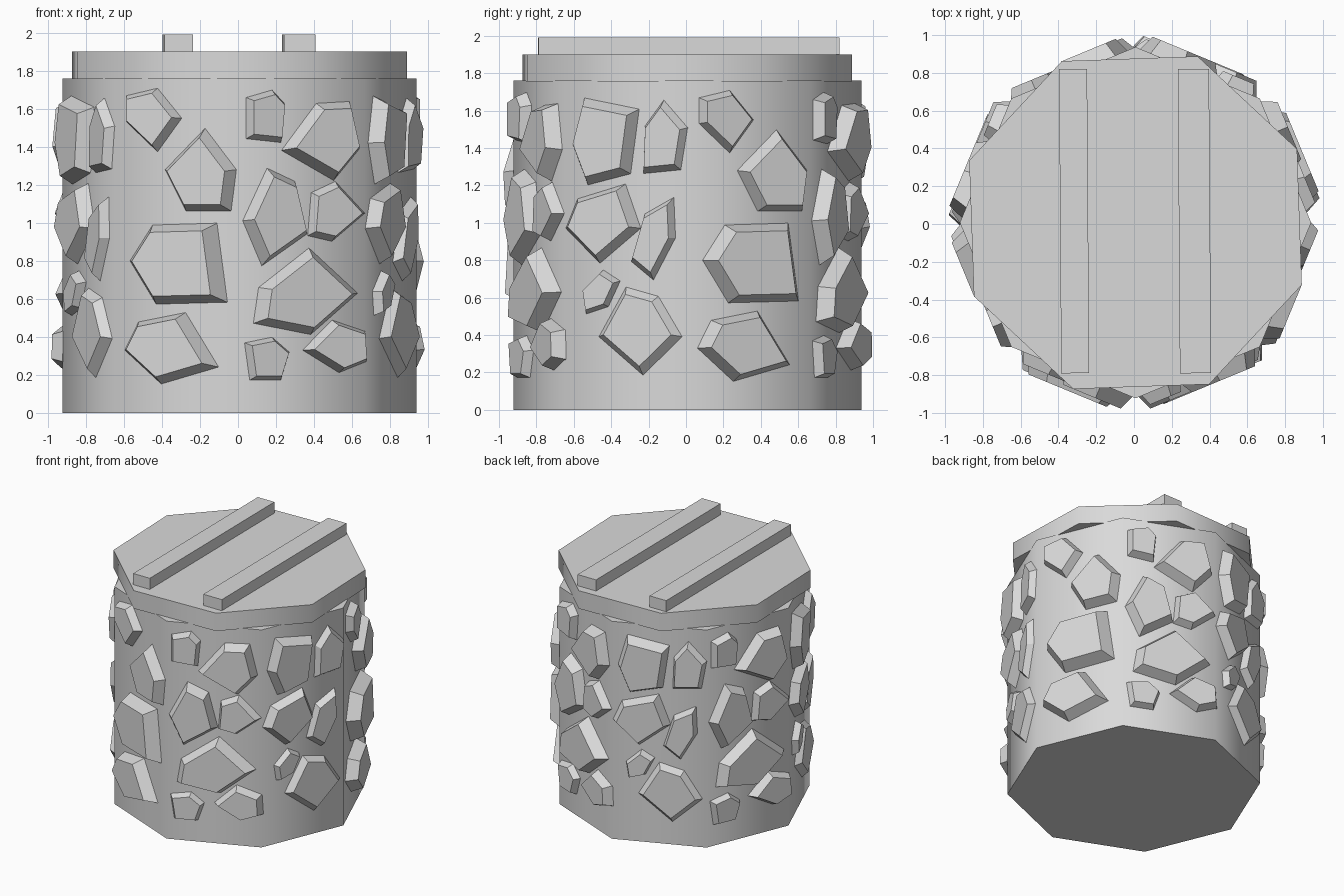
import bpy
import bmesh
import math
from mathutils import Vector

cube = bpy.data.objects.get("Cube")
if cube:
    bpy.data.objects.remove(cube, do_unlink=True)

CENTRE = Vector((0.008, 0.007, 0))
BODY_RADIUS = 0.93
WALL = BODY_RADIUS * math.cos(math.pi / 8)   # distance from axis to a flat wall
STEP = math.tau / 8

grey = bpy.data.materials.new("stone_grey")
grey.use_nodes = True
grey.diffuse_color = (0.7, 0.7, 0.7, 1)
grey.node_tree.nodes["Principled BSDF"].inputs["Base Color"].default_value = (0.7, 0.7, 0.7, 1)


def octagon_drum(name, radius, bottom, top, turn):
    """Eight-sided drum with softly shaded walls and crisp rims."""
    bpy.ops.mesh.primitive_cylinder_add(vertices=8, radius=radius, depth=top - bottom)
    drum = bpy.context.object
    drum.name = name
    drum.location = CENTRE + Vector((0, 0, (bottom + top) / 2))
    drum.rotation_euler.z = turn
    drum.data.materials.append(grey)
    bpy.ops.object.shade_smooth_by_angle(angle=math.radians(60))


def beam(name, x, width):
    """Long square batten lying on the lid."""
    bpy.ops.mesh.primitive_cube_add(size=1)
    bar = bpy.context.object
    bar.name = name
    bar.location = (x, 0.015, 1.94)
    bar.scale = (width, 1.61, 0.1)
    bar.rotation_euler.z = math.radians(0.4)
    bar.data.materials.append(grey)


def stone_mesh(name, depth, outline):
    """Chamfered stone on the +x wall; outline is (across, height) in hundredths."""
    points = [Vector((0, u / 100, z / 100)) for u, z in outline]
    middle = sum(points, Vector()) / len(points)
    bm = bmesh.new()
    base = [bm.verts.new(p + Vector((WALL - 0.005, 0, 0))) for p in points]
    crown = [bm.verts.new(middle + (p - middle) * 0.8 + Vector((WALL + depth, 0, 0)))
             for p in points]
    bm.faces.new(base)
    bm.faces.new(crown)
    for i in range(len(points)):
        j = (i + 1) % len(points)
        bm.faces.new((base[i], base[j], crown[j], crown[i]))
    bmesh.ops.recalc_face_normals(bm, faces=bm.faces)
    mesh = bpy.data.meshes.new(name)
    bm.to_mesh(mesh)
    bm.free()
    mesh.materials.append(grey)
    return mesh


# Body, lid and battens
octagon_drum("body", BODY_RADIUS, 0, 1.76, 0)
octagon_drum("lid", 0.94, 1.755, 1.9, STEP / 2 + math.radians(2))
beam("lid_beam_right", -0.317, 0.148)
beam("lid_beam_left", 0.32, 0.165)

# Stone groups, one per kind of wall
sparse_wall = {
    "top_small": (0.06, [(-29, 167), (-11, 171), (3, 155), (-11, 137), (-29, 153)]),
    "upper_large": (0.08, [(16, 150), (34, 128), (31, 106), (5, 106), (-7, 128)]),
    "middle_block": (0.1, [(-27, 80), (-14, 99), (23, 100), (29, 58), (-12, 57)]),
    "low_wedge": (0.09, [(-30, 33), (-22, 48), (5, 53), (24, 24), (-9, 15)]),
}
dense_wall = {
    "top_small": (0.06, [(-32, 166), (-17, 170), (-10, 163), (-12, 142), (-32, 144)]),
    "top_large": (0.085, [(8, 163), (27, 164), (33, 139), (18, 122), (-12, 138)]),
    "middle_tall": (0.08, [(-20, 129), (-4, 122), (3, 94), (-23, 77), (-34, 101)]),
    "middle_small": (0.06, [(19, 122), (36, 105), (17, 90), (3, 93), (5, 116)]),
    "low_large": (0.085, [(4, 87), (32, 63), (5, 41), (-28, 47), (-25, 66)]),
    "bottom_small": (0.05, [(-33, 37), (-17, 40), (-7, 32), (-12, 17), (-30, 17)]),
    "bottom_side": (0.07, [(17, 49), (36, 43), (37, 27), (21, 21), (0, 33)]),
}
mixed_wall = {
    "top_large": (0.08, [(-24, 167), (8, 161), (3, 126), (-22, 120), (-31, 142)]),
    "top_narrow": (0.05, [(22, 166), (36, 151), (32, 128), (10, 126), (11, 152)]),
    "middle_large": (0.07, [(0, 121), (9, 97), (-15, 78), (-35, 97), (-28, 113)]),
    "middle_narrow": (0.05, [(28, 114), (29, 92), (16, 69), (3, 79), (11, 105)]),
    "low_small": (0.05, [(-13, 75), (-3, 69), (-10, 55), (-23, 51), (-25, 64)]),
    "low_large": (0.05, [(0, 66), (19, 61), (33, 39), (10, 18), (-16, 39)]),
}


def build_group(kind, stones):
    return {name: stone_mesh(kind + "_" + name, *shape) for name, shape in stones.items()}


groups = {
    "sparse": build_group("sparse", sparse_wall),
    "dense": build_group("dense", dense_wall),
    "mixed": build_group("mixed", mixed_wall),
}

# Walls in order round the body, starting at the front right
order = ["sparse", "dense", "mixed", "sparse", "dense", "mixed", "dense", "mixed"]
for wall, kind in enumerate(order):
    for name, mesh in groups[kind].items():
        stone = bpy.data.objects.new(f"stone_wall{wall + 1}_{name}", mesh)
        stone.location = CENTRE
        stone.rotation_euler.z = (wall - 2.5) * STEP
        bpy.context.collection.objects.link(stone)
